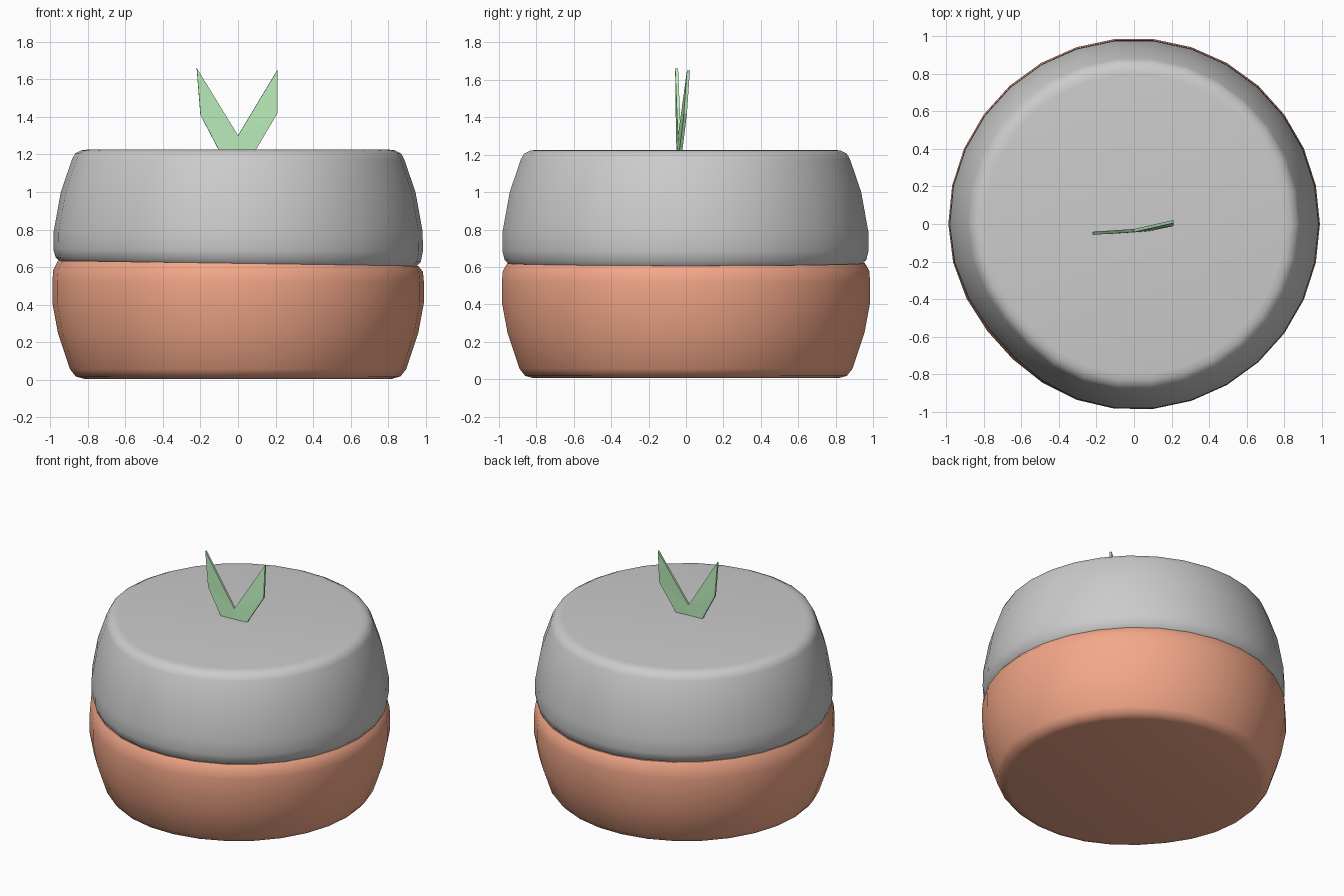
import bpy, bmesh, math

if "Cube" in bpy.data.objects:
    bpy.data.objects.remove(bpy.data.objects["Cube"])

SEG = 30


def paint(obj, name, rgb):
    mat = bpy.data.materials.new(name)
    mat.diffuse_color = (*rgb, 1)
    mat.use_nodes = True
    mat.node_tree.nodes["Principled BSDF"].inputs["Base Color"].default_value = mat.diffuse_color
    obj.data.materials.append(mat)


def finish(name, bm):
    bmesh.ops.recalc_face_normals(bm, faces=bm.faces[:])
    mesh = bpy.data.meshes.new(name)
    bm.to_mesh(mesh)
    bm.free()
    obj = bpy.data.objects.new(name, mesh)
    bpy.context.collection.objects.link(obj)
    return obj


def turned_body(name, profile, flat, shift):
    """Lathe (radius, z, seam tilt) rings, slightly flattened at the front left."""
    bm = bmesh.new()
    rings = []
    for r, z, tilt in profile:
        ring = []
        for i in range(SEG):
            a = math.tau * i / SEG
            d = (a - math.radians(222)) / math.radians(24)
            k = r * (1 - flat * math.exp(-d * d))
            ring.append(bm.verts.new((k * math.cos(a) + shift[0],
                                      k * math.sin(a) + shift[1],
                                      z - tilt * math.cos(a))))
        rings.append(ring)
    for low, high in zip(rings, rings[1:]):
        for i in range(SEG):
            j = (i + 1) % SEG
            bm.faces.new((low[i], low[j], high[j], high[i]))
    bm.faces.new(rings[0][::-1])
    bm.faces.new(rings[-1])
    obj = finish(name, bm)
    bpy.ops.object.select_all(action='DESELECT')
    obj.select_set(True)
    bpy.context.view_layer.objects.active = obj
    bpy.ops.object.shade_smooth_by_angle(angle=math.radians(40))
    return obj


# Lower rounded body
lower = turned_body("lower_body", [
    (0.82, 0.005, 0), (0.865, 0.018, 0), (0.895, 0.055, 0), (0.96, 0.25, 0),
    (0.99, 0.41, 0), (0.99, 0.52, 0), (0.985, 0.58, 0.005), (0.96, 0.62, 0.014),
], 0.025, (0.0, 0.0))
paint(lower, "orange", (0.9, 0.39, 0.25))

# Upper rounded body
turned_body("upper_body", [
    (0.95, 0.617, 0.014), (0.973, 0.64, 0.012), (0.985, 0.69, 0.005),
    (0.983, 0.79, 0), (0.945, 1.0, 0), (0.885, 1.175, 0),
    (0.868, 1.205, 0), (0.835, 1.222, 0), (0.80, 1.226, 0),
], 0.035, (0.0, -0.003))

# Pair of thin leaves joined at the stem
bm = bmesh.new()
points = [(0, -0.037, 1.20), (0, -0.035, 1.30),
          (-0.22, -0.05, 1.66), (-0.20, -0.047, 1.41), (-0.09, -0.043, 1.20),
          (0.21, 0.013, 1.65), (0.21, -0.003, 1.42), (0.08, -0.03, 1.20)]
v = [bm.verts.new(p) for p in points]
for face in ((1, 2, 3), (1, 3, 4, 0), (1, 6, 5), (1, 0, 7, 6)):
    bm.faces.new([v[i] for i in face])
leaves = finish("leaves", bm)
solid = leaves.modifiers.new("thickness", 'SOLIDIFY')
solid.thickness = 0.016
solid.offset = 0
paint(leaves, "green", (0.5, 0.85, 0.5))
